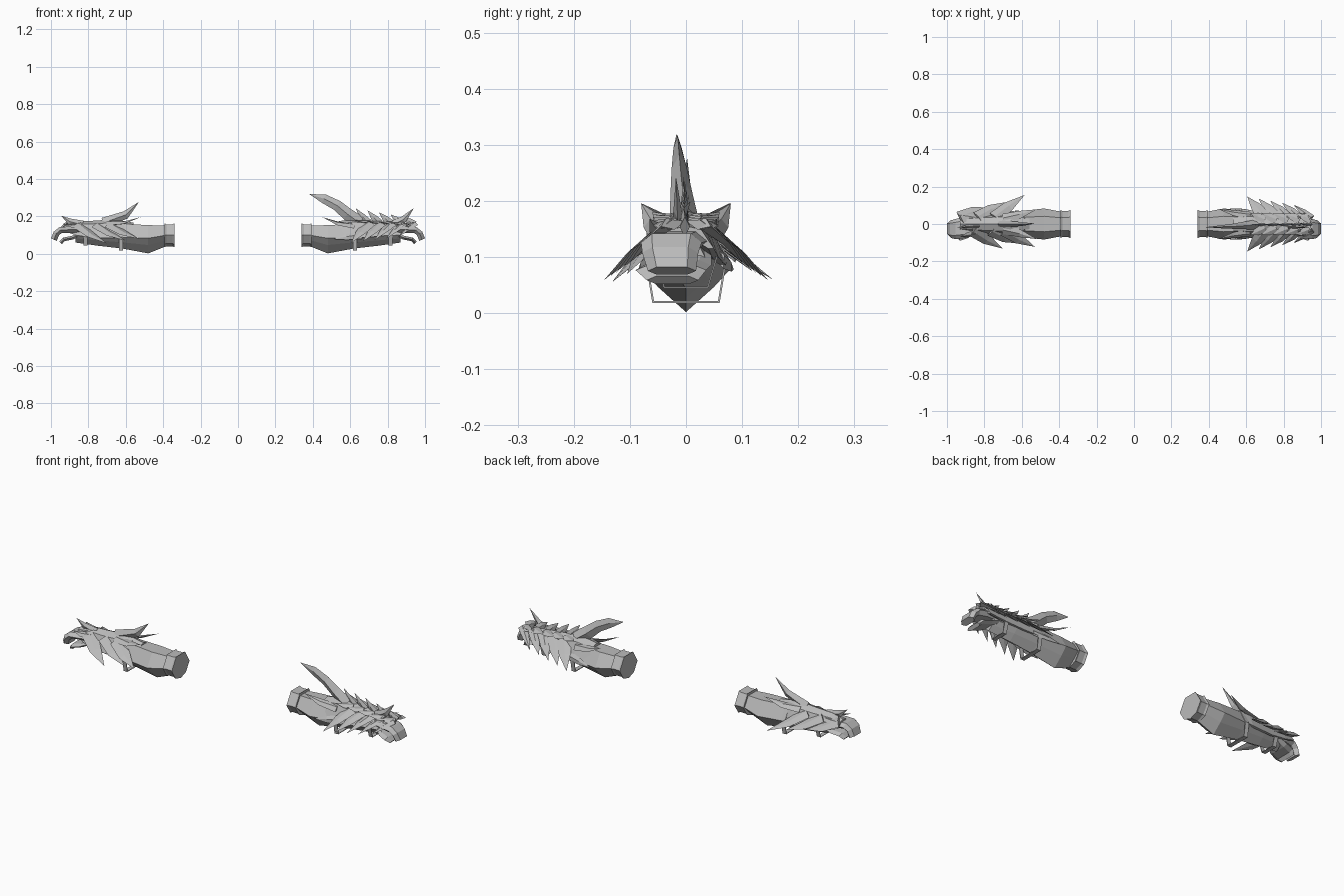
import bpy, bmesh
from mathutils import Vector

cube = bpy.data.objects.get("Cube")
if cube:
    bpy.data.objects.remove(cube, do_unlink=True)

grey = bpy.data.materials.new("plain grey")
grey.use_nodes = True
grey.diffuse_color = (0.5, 0.5, 0.5, 1)
grey.node_tree.nodes["Principled BSDF"].inputs["Base Color"].default_value = (0.5, 0.5, 0.5, 1)


def finish(name, bm, s):
    """Flip to the wanted arm (s = 1 left, -1 right) and make an object."""
    for v in bm.verts:
        v.co.x *= s
    bmesh.ops.recalc_face_normals(bm, faces=bm.faces)
    me = bpy.data.meshes.new(name)
    bm.to_mesh(me)
    bm.free()
    me.materials.append(grey)
    ob = bpy.data.objects.new(("left_" if s > 0 else "right_") + name, me)
    bpy.context.collection.objects.link(ob)


def skin(bm, rings, closed=False):
    """Join rings of points with faces; cap the ends, or close the rings into a loop."""
    rows = [[bm.verts.new(p) for p in r] for r in rings]
    n = len(rows[0])
    pairs = list(zip(rows, rows[1:]))
    if closed:
        pairs.append((rows[-1], rows[0]))
    else:
        bm.faces.new(rows[0][::-1])
        bm.faces.new(rows[-1])
    for a, b in pairs:
        for i in range(n):
            j = (i + 1) % n
            bm.faces.new((a[i], a[j], b[j], b[i]))


def tube(name, s, keel, sections):
    """Seven-sided tube; keel = how sharp the underside is;
    section = x, half width, top, middle, bottom, y offset."""
    bm = bmesh.new()
    rings = []
    for x, w, top, mid, bot, y in sections:
        low = bot + (mid - bot) * keel
        rings.append([(x, y + a * w, z) for a, z in (
            (0.5, top), (1, mid), (0.6, low), (0, bot), (-0.6, low), (-1, mid), (-0.5, top))])
    skin(bm, rings)
    finish(name, bm, s)


def strap(name, s, x, outline):
    """Thin flat-bottomed loop round the arm; outline = half width, z from top to bottom."""
    bm = bmesh.new()
    loop = outline + [(-w, z) for w, z in reversed(outline)]
    skin(bm, [[(x - 0.011, y, z), (x + 0.011, y, z),
               (x + 0.011, y * 0.95, 0.09 + (z - 0.09) * 0.95),
               (x - 0.011, y * 0.95, 0.09 + (z - 0.09) * 0.95)] for y, z in loop], closed=True)
    finish(name, bm, s)


def shell(name, s, sections):
    """Ridged armour over the upper arm; section = x, half width, ridge height, lower edge."""
    bm = bmesh.new()
    skin(bm, [[(x, a * w, low + b * (ridge - low)) for a, b in (
        (0, 1), (0.55, 0.82), (1, 0), (0.8, 0), (0, 0.6), (-0.8, 0), (-1, 0), (-0.55, 0.82))]
        for x, w, ridge, low in sections])
    finish(name, bm, s)


def blade(bm, pts, w, t):
    """Pointed diamond-section blade along pts, flat side facing away from the arm."""
    pts = [Vector(p) for p in pts]
    out = Vector((0, pts[0].y, pts[0].z - 0.08))
    if abs(pts[0].y) < 0.02 and pts[-1].z > pts[0].z + 0.03:
        out = Vector((0, 1, 0))             # crests stand on edge
    rows = []
    for i, p in enumerate(pts[:-1]):
        d = (pts[i + 1] - pts[max(i - 1, 0)]).normalized()
        side = d.cross(out).normalized()
        up = side.cross(d).normalized()
        f = i / (len(pts) - 1)
        a, b = w * (1 - 0.45 * f), t * (1 - 0.95 * f)
        rows.append([p + q for q in (side * a, up * b, -side * a, -up * b)])
    skin(bm, rows + [[pts[-1]] * 4])
    bmesh.ops.remove_doubles(bm, verts=bm.verts, dist=0.00001)


def blades(name, s, items):
    bm = bmesh.new()
    for pts, w, t in items:
        blade(bm, pts, w, t)
    finish(name, bm, s)


def slab(name, s, path, thick):
    """Bent plate with bevelled sides; path = x, top z, y min, y max."""
    bm = bmesh.new()
    rings = []
    for i, (x, z, a, b) in enumerate(path):
        p, q = path[max(i - 1, 0)], path[min(i + 1, len(path) - 1)]
        d = Vector((q[0] - p[0], 0, q[1] - p[1])).normalized()
        n = Vector((d.z, 0, -d.x)) * thick
        e = (b - a) * 0.18
        rings.append([(x, a + e, z), (x, b - e, z),
                      (x + n.x * 0.5, b, z + n.z * 0.5), (x + n.x, b - e, z + n.z),
                      (x + n.x, a + e, z + n.z), (x + n.x * 0.5, a, z + n.z * 0.5)])
    skin(bm, rings)
    finish(name, bm, s)


# Parts shared by both arms
for s in (1, -1):
    tube("cuff", s, 0.25, [(0.34, 0.075, 0.163, 0.1, 0.035, 0), (0.352, 0.07, 0.157, 0.1, 0.04, 0),
                           (0.383, 0.07, 0.157, 0.1, 0.04, 0), (0.393, 0.075, 0.163, 0.1, 0.035, 0)])
    tube("forearm", s, 0.55, [(0.38, 0.064, 0.15, 0.1, 0.042, 0), (0.48, 0.083, 0.153, 0.083, 0.002, 0),
                              (0.62, 0.068, 0.16, 0.088, 0.028, 0), (0.75, 0.055, 0.158, 0.095, 0.043, 0),
                              (0.87, 0.044, 0.145, 0.1, 0.06, -0.01)])
    # straps round the forearm
    strap("forearm_strap", s, 0.625, [(0.03, 0.17), (0.072, 0.09), (0.06, 0.018)])
    strap("wrist_strap", s, 0.815, [(0.025, 0.16), (0.056, 0.1), (0.04, 0.045)])
    # curled hand and thumb
    slab("hand", s, [(0.83, 0.145, -0.055, 0.04), (0.90, 0.146, -0.075, 0.04), (0.955, 0.142, -0.08, 0.028),
                     (0.985, 0.118, -0.078, 0.022), (1.0, 0.082, -0.068, 0.018)], 0.034)
    slab("thumb", s, [(0.84, 0.115, -0.03, 0.045), (0.89, 0.095, -0.075, 0.045),
                      (0.935, 0.086, -0.09, 0.036), (0.955, 0.066, -0.07, 0.022)], 0.02)

# Left arm: overlapping scales with rows of spikes
shell("bracer", 1, [(0.53, 0.066, 0.172, 0.10), (0.62, 0.073, 0.188, 0.085), (0.72, 0.066, 0.178, 0.09),
                    (0.82, 0.058, 0.168, 0.1), (0.91, 0.05, 0.156, 0.115)])
scales, crest, upper = [], [], []
for i in range(5):
    x, k = 0.655 + 0.062 * i, 1 - 0.12 * i
    for m in (1, -1):
        # long side scale sweeping out, down and back
        scales.append(([(x + 0.045, m * 0.03, 0.16), (x, m * (0.04 + 0.05 * k), 0.148 - 0.035 * k),
                        (x - 0.05, m * (0.055 + 0.092 * k), 0.118 - 0.06 * k)], 0.034 * k + 0.004, 0.011))
        # shorter scale above it, lifted off the arm
        upper.append(([(x + 0.045, m * 0.022, 0.17 - 0.003 * i), (x + 0.005, m * 0.04, 0.172 - 0.003 * i),
                       (x - 0.035, m * (0.048 + 0.012 * k), 0.181 - 0.005 * i)], 0.026, 0.009))
    crest.append(([(x + 0.04, -0.002, 0.166 - 0.003 * i), (x + 0.01, -0.004, 0.198 - 0.006 * i),
                   (x - 0.025, -0.004 + 0.003 * i, 0.243 - 0.011 * i)], 0.022, 0.009))
for m in (1, -1):
    scales.append(([(0.62, m * 0.045, 0.148), (0.53, m * 0.06, 0.163), (0.45, m * 0.08, 0.196)], 0.024, 0.012))
    scales.append(([(0.66, m * 0.06, 0.10), (0.58, m * 0.076, 0.09), (0.51, m * 0.085, 0.078)], 0.022, 0.009))
blades("side_scales", 1, scales)
blades("upper_scales", 1, upper)
blades("crest_spikes", 1, crest)
blades("long_horn", 1, [([(0.65, -0.003, 0.165), (0.585, -0.008, 0.212), (0.53, -0.012, 0.258),
                          (0.46, -0.015, 0.294), (0.38, -0.017, 0.319)], 0.037, 0.026)])
blades("hand_spikes", 1, [([(0.82, -0.012, 0.15), (0.885, -0.015, 0.183), (0.94, -0.018, 0.244)], 0.024, 0.014),
                          ([(0.85, 0.035, 0.143), (0.88, 0.045, 0.153), (0.915, 0.055, 0.168)], 0.016, 0.009),
                          ([(0.85, -0.045, 0.143), (0.88, -0.055, 0.153), (0.915, -0.065, 0.168)], 0.016, 0.009)])

# Right arm: smoother guard with broad swept plates
shell("bracer", -1, [(0.56, 0.05, 0.166, 0.115), (0.66, 0.072, 0.184, 0.085), (0.78, 0.064, 0.176, 0.085),
                     (0.87, 0.055, 0.172, 0.1), (0.93, 0.045, 0.155, 0.12)])
plates = []
for m, tips in ((1, ((0.585, 0.155, 0.06), (0.675, 0.118, 0.075), (0.77, 0.088, 0.09))),
                (-1, ((0.53, -0.122, 0.08), (0.70, -0.132, 0.055), (0.60, -0.105, 0.07)))):
    for tip in tips:
        x, y, z = tip
        plates.append(([(x + 0.16, m * 0.035, 0.155), (x + 0.085, m * (0.03 + abs(y) * 0.42), z * 0.5 + 0.072), tip],
                       0.038, 0.012))
blades("side_plates", -1, plates)
blades("crest_blades", -1, [([(0.72, 0, 0.165), (0.60, 0.0, 0.208), (0.53, 0.002, 0.277)], 0.028, 0.02),
                            ([(0.70, 0.028, 0.16), (0.61, 0.05, 0.166), (0.52, 0.078, 0.196)], 0.028, 0.013),
                            ([(0.70, -0.028, 0.16), (0.61, -0.05, 0.166), (0.52, -0.08, 0.196)], 0.028, 0.013)])
blades("hand_spikes", -1, [([(0.83, -0.01, 0.155), (0.90, -0.014, 0.172), (0.945, -0.018, 0.203)], 0.022, 0.014),
                           ([(0.84, 0.03, 0.145), (0.89, 0.04, 0.15), (0.93, 0.048, 0.16)], 0.02, 0.01),
                           ([(0.84, -0.045, 0.145), (0.89, -0.058, 0.148), (0.93, -0.068, 0.158)], 0.02, 0.01)])
